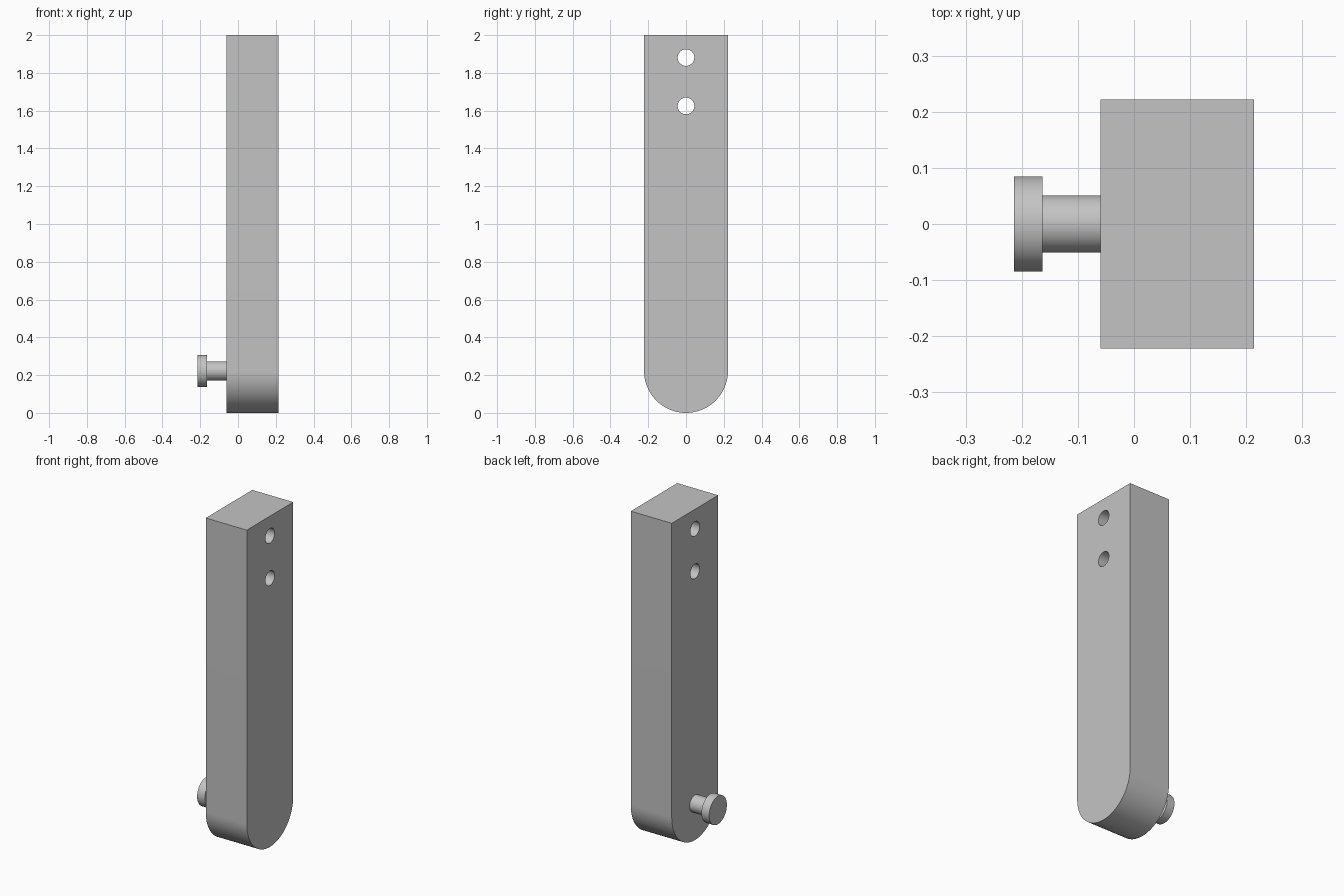
import bpy
import math

cube = bpy.data.objects.get("Cube")
if cube:
    bpy.data.objects.remove(cube, do_unlink=True)

# Main sizes
R = 0.222                       # half width and rounded end radius
HEIGHT = 2.0
X_BACK, X_FACE = -0.06, 0.214   # the two flat faces of the bar

grey = bpy.data.materials.new("plain_grey")
grey.use_nodes = True
colour = (0.55, 0.55, 0.55, 1)
grey.diffuse_color = colour
grey.node_tree.nodes["Principled BSDF"].inputs["Base Color"].default_value = colour


def extrude_x(name, outline, x0, x1):
    """Prism along x from a (y, z) outline."""
    n = len(outline)
    verts = [(x, y, z) for x in (x0, x1) for y, z in outline]
    faces = [tuple(reversed(range(n))), tuple(range(n, 2 * n))]
    faces += [(i, (i + 1) % n, n + (i + 1) % n, n + i) for i in range(n)]
    mesh = bpy.data.meshes.new(name)
    mesh.from_pydata(verts, [], faces)
    mesh.materials.append(grey)
    obj = bpy.data.objects.new(name, mesh)
    bpy.context.collection.objects.link(obj)
    return obj


def arc(r, z, start, end, steps):
    return [(r * math.cos(a), z + r * math.sin(a))
            for a in (start + (end - start) * i / steps for i in range(steps + 1))]


def rod(name, r, z, x0, x1):
    return extrude_x(name, arc(r, z, 0, 2 * math.pi, 64)[:-1], x0, x1)


def smooth(obj):
    bpy.ops.object.select_all(action="DESELECT")
    obj.select_set(True)
    bpy.context.view_layer.objects.active = obj
    bpy.ops.object.shade_smooth_by_angle(angle=math.radians(30))


# Bar with square top and rounded bottom
outline = arc(R, R, math.pi, 2 * math.pi, 64) + [(R, HEIGHT), (-R, HEIGHT)]
bar = extrude_x("bar", outline, X_BACK, X_FACE)

# Two bolt holes through the top
for i, z in enumerate((1.881, 1.625)):
    cutter = rod(f"hole_cutter_{i + 1}", 0.044, z, X_BACK - 0.1, X_FACE + 0.1)
    cut = bar.modifiers.new(f"hole_{i + 1}", "BOOLEAN")
    cut.operation = "DIFFERENCE"
    cut.solver = "EXACT"
    cut.object = cutter
    bpy.context.view_layer.objects.active = bar
    bpy.ops.object.modifier_apply(modifier=cut.name)
    bpy.data.objects.remove(cutter, do_unlink=True)

# Peg and its wider head
peg = rod("peg", 0.051, R, -0.163, X_BACK)
head = rod("peg_head", 0.085, R, -0.214, -0.163)

for obj in (bar, peg, head):
    smooth(obj)
